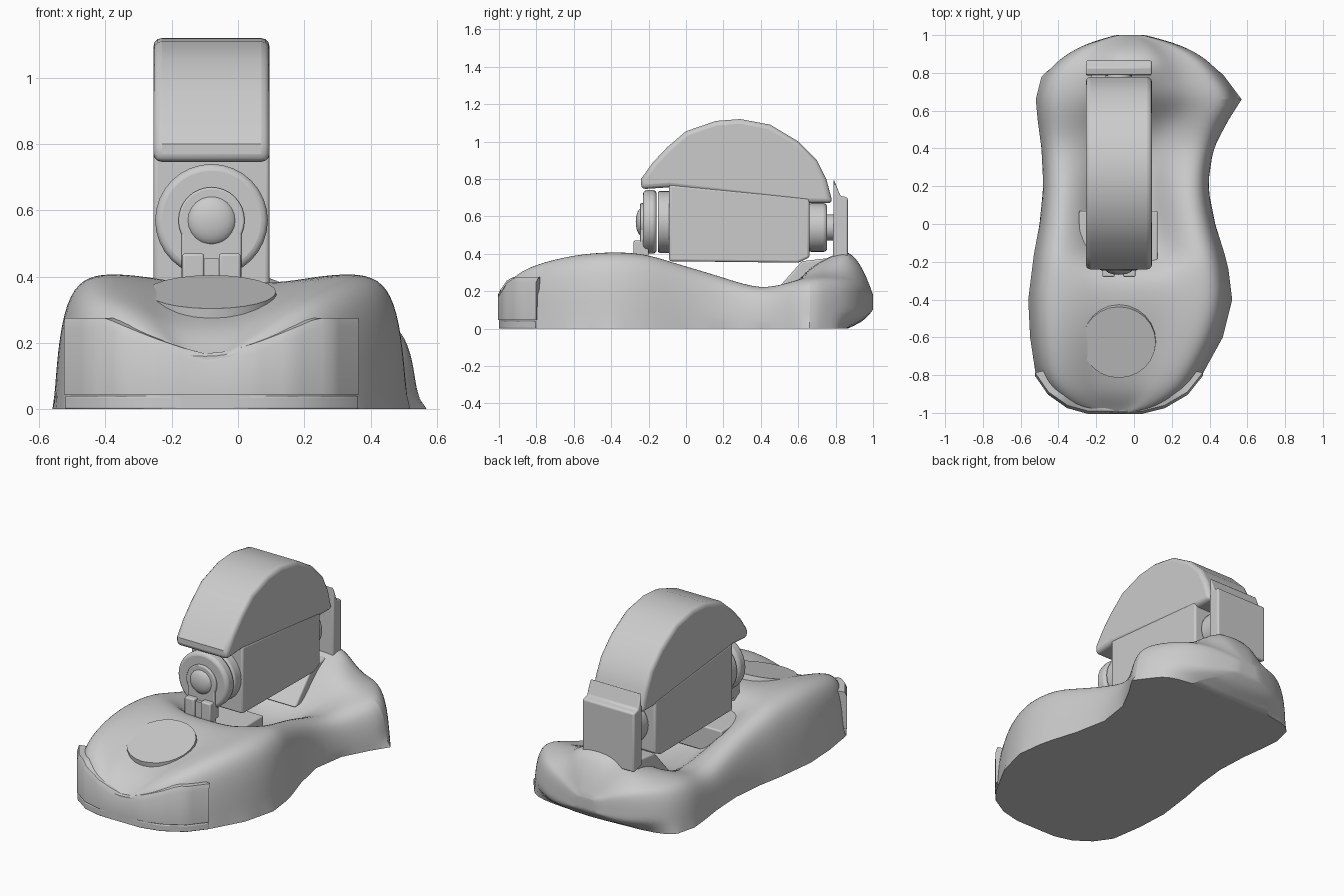
import bpy, bmesh, math
from mathutils import Matrix, Vector

cube = bpy.data.objects.get("Cube")
if cube:
    bpy.data.objects.remove(cube, do_unlink=True)

grey = bpy.data.materials.new("plain grey")
grey.use_nodes = True
grey.diffuse_color = (0.6, 0.6, 0.6, 1)
grey.node_tree.nodes["Principled BSDF"].inputs["Base Color"].default_value = grey.diffuse_color

LEFT, RIGHT = -0.255, 0.095
MID = (LEFT + RIGHT) / 2


def finish(name, bm, bevel=0.0, subdivide=0, angle=35):
    """Turn a bmesh into a named, shaded object."""
    bmesh.ops.recalc_face_normals(bm, faces=bm.faces)
    mesh = bpy.data.meshes.new(name)
    bm.to_mesh(mesh)
    bm.free()
    obj = bpy.data.objects.new(name, mesh)
    bpy.context.collection.objects.link(obj)
    mesh.materials.append(grey)
    if bevel:
        mod = obj.modifiers.new("rounded edges", "BEVEL")
        mod.width, mod.segments = bevel, 3
        mod.limit_method = "ANGLE"
        mod.angle_limit = math.radians(40)
    if subdivide:
        mod = obj.modifiers.new("smooth surface", "SUBSURF")
        mod.levels = mod.render_levels = subdivide
    bpy.ops.object.select_all(action="DESELECT")
    obj.select_set(True)
    bpy.context.view_layer.objects.active = obj
    bpy.ops.object.shade_smooth_by_angle(angle=math.radians(angle))
    return obj


def loft(name, rings, **style):
    """Skin closed rings of equal length and cap both ends."""
    bm = bmesh.new()
    loops = [[bm.verts.new(p) for p in ring] for ring in rings]
    for a, b in zip(loops, loops[1:]):
        for i in range(len(a)):
            j = (i + 1) % len(a)
            bm.faces.new((a[i], a[j], b[j], b[i]))
    bm.faces.new(loops[0])
    bm.faces.new(loops[-1])
    return finish(name, bm, **style)


def side_profile(name, points, x0=LEFT, x1=RIGHT, **style):
    return loft(name, [[(x, y, z) for y, z in points] for x in (x0, x1)], **style)


def box(name, x0, x1, y0, y1, z0, z1, **style):
    return side_profile(name, [(y0, z0), (y1, z0), (y1, z1), (y0, z1)], x0, x1, **style)


def drum(name, radius, y0, y1, z=0.57, **style):
    """Cylinder lying along the front-to-back axis."""
    ring = [(math.cos(math.tau * i / 32), math.sin(math.tau * i / 32)) for i in range(32)]
    return loft(name, [[(MID + radius * c, y, z + radius * s) for c, s in ring]
                       for y in (y0, y1)], **style)


# Base: stations give depth, left edge, right edge, rim height, middle height
stations = [
    (-1.0, -.24, .04, .17, .16), (-.97, -.35, .16, .23, .18),
    (-.9, -.45, .28, .30, .24), (-.8, -.52, .36, .35, .28),
    (-.6, -.55, .47, .40, .34), (-.4, -.56, .52, .415, .385),
    (-.24, -.54, .5, .405, .38), (-.16, -.53, .48, .39, .22),
    (0, -.5, .43, .34, .14), (.2, -.48, .39, .28, .12),
    (.4, -.49, .42, .21, .12), (.55, -.51, .5, .25, .2),
    (.66, -.52, .57, .28, .33), (.78, -.49, .48, .28, .39),
    (.87, -.41, .4, .27, .43), (.95, -.28, .26, .24, .32), (1.0, -.1, .06, .18, .18)]
# Half section: inset from the edge, share of rim height, share of middle height
half = [(0, 0, 0), (.01, .45, 0), (.035, .8, 0), (.08, .96, 0),
        (.15, 1, 0), (.25, .7, .3), (.33, .2, .8), (.42, 0, 1)]


def section(y, xl, xr, rim, middle):
    floor = .1 * max(0, (y - .88) / .12) ** 2
    width = xr - xl
    def height(a, b):
        return max(floor, a * rim + b * middle)
    near = [(xl + s * width, y, height(a, b)) for s, a, b in half]
    far = [(xr - s * width, y, height(a, b)) for s, a, b in reversed(half)]
    return near + far


base = loft("base", [section(*s) for s in stations], subdivide=2, angle=50)
# Keep the flat underside and blunt ends crisp
mesh = base.data
crease = mesh.attributes.new("crease_edge", "FLOAT", "EDGE")
for edge in mesh.edges:
    a, b = (mesh.vertices[i].co for i in edge.vertices)
    low = max(a.z, b.z) < .005
    end = max(a.y, b.y) < -.99 or min(a.y, b.y) > .99
    crease.data[edge.index].value = 1.0 if low else (.7 if end else 0)

# Nose outline shared by the sole and the front panel
nose = stations[:4]
outline = [Vector((s[1], s[0])) for s in reversed(nose)] + [Vector((s[2], s[0])) for s in nose]
centre = Vector((MID, -.6))


def pushed(amount):
    return [p + (p - centre).normalized() * amount for p in outline]


loft("sole_plate", [[(p.x, max(p.y, -1), z) for p in pushed(.004)] for z in (0, .04)], bevel=.005)


def panel_ring(outer, inner):
    lift = min(1, abs(outer.x - MID) / .32)
    top = .165 + .11 * lift ** 1.3
    return [(outer.x, outer.y, .045), (outer.x, outer.y, top - .03),
            (outer.x * .97 + inner.x * .03, outer.y + .015, top),
            (inner.x, inner.y, top), (inner.x, inner.y, .045)]


def resample(points, steps=4):
    out = []
    for a, b in zip(points, points[1:]):
        out += [a.lerp(b, i / steps) for i in range(steps)]
    return out + [points[-1]]


loft("front_panel", [panel_ring(o, i) for o, i in zip(resample(pushed(.006)), resample(pushed(-.07)))])

# Round pad set into the sloping top
bm = bmesh.new()
bmesh.ops.create_cone(bm, cap_ends=True, segments=24, radius1=.2, radius2=.195, depth=.05,
                      matrix=Matrix.Translation((MID, -.62, .33)) @ Matrix.Rotation(math.radians(15), 4, "X"))
finish("top_pad", bm)

# Domed cover and the body beneath it
side_profile("dome_cover", [
    (-.24, .745), (-.24, .8), (-.18, .885), (-.1, .97), (0, 1.055), (.16, 1.11), (.29, 1.12),
    (.45, 1.09), (.6, 1.0), (.7, .9), (.75, .8), (.785, .67), (.66, .67), (-.09, .755)], bevel=.025)
side_profile("body", [(-.09, .36), (.6, .352), (.66, .38), (.66, .7), (-.09, .77)], bevel=.012)

# Front hub
drum("front_hub", .165, -.15, -.08, bevel=.01)
drum("front_hub_ring", .17, -.23, -.157, bevel=.02)
drum("front_cap", .1, -.245, -.2, bevel=.006)
bm = bmesh.new()
bmesh.ops.create_uvsphere(bm, u_segments=24, v_segments=12, radius=.075,
                          matrix=Matrix.Translation((MID, -.235, .57)) @ Matrix.Diagonal((1, .45, 1, 1)))
finish("front_knob", bm)

# Front bracket with two posts and a cross piece
box("bracket_neck", MID - .09, MID + .09, -.245, -.2, .36, .55, bevel=.006)
for name, side in (("left", 1), ("right", -1)):
    x = MID + side * .055
    box(name + "_bracket_post", x - .033, x + .033, -.28, -.22, .34, .47, bevel=.008)
box("bracket_web", MID - .025, MID + .025, -.265, -.22, .34, .455)
box("bracket_shelf", -.29, .125, -.235, .07, .15, .3, bevel=.008)

# Rear hub and upright
drum("rear_hub", .13, .65, .755, z=.54, bevel=.02)
drum("rear_axle", .07, .74, .8, z=.54)
side_profile("rear_upright", [(.785, .36), (.865, .34), (.865, .7), (.825, .71), (.79, .8)], bevel=.01)
side_profile("rear_foot", [(.46, .18), (.62, .36), (.79, .38), (.8, .2)], LEFT + .03, RIGHT - .03, bevel=.01)
